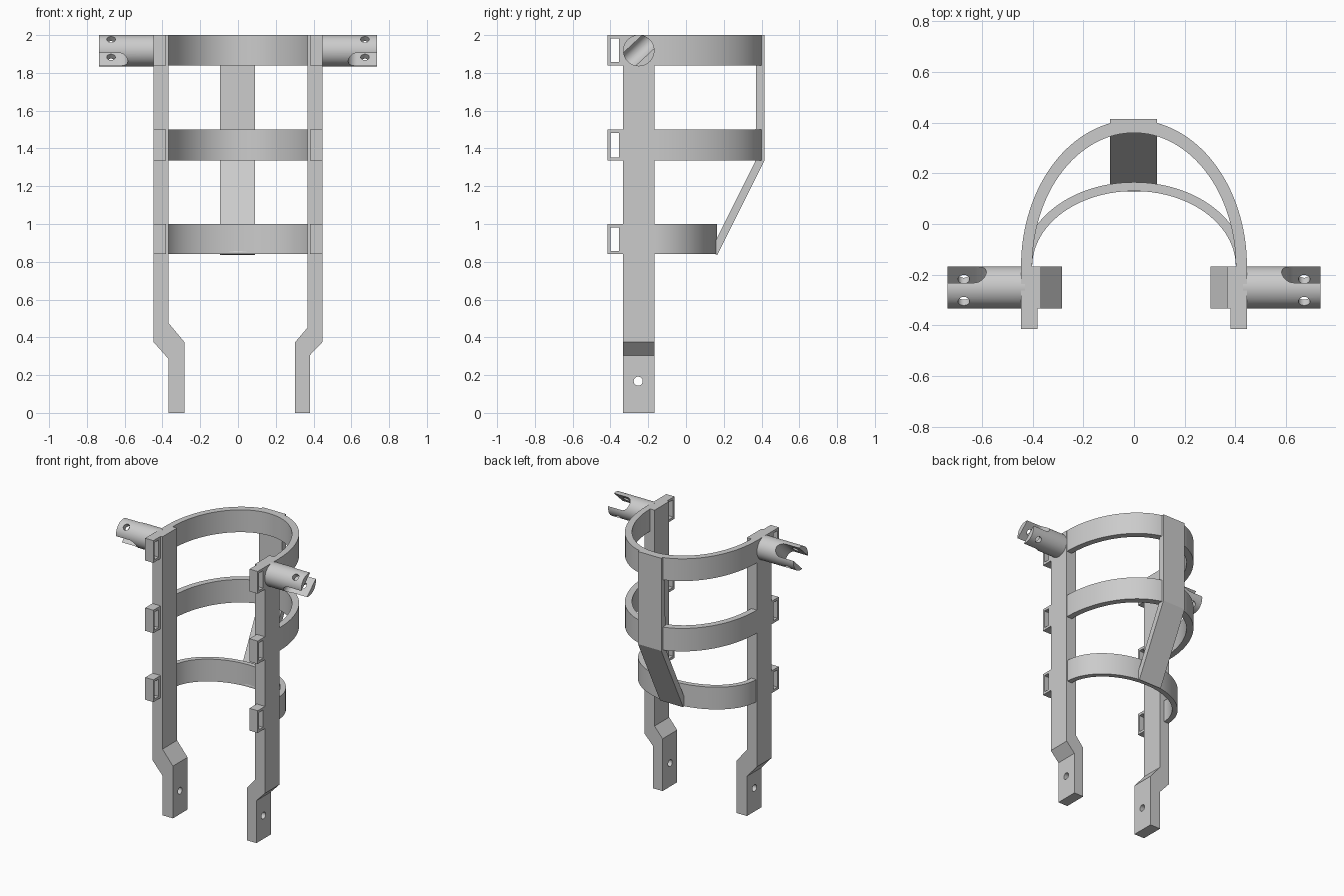
import bpy, bmesh, math
from mathutils import Matrix, Vector

cube = bpy.data.objects.get("Cube")
if cube:
    bpy.data.objects.remove(cube, do_unlink=True)

grey = bpy.data.materials.new("plain grey")
grey.use_nodes = True
colour = (0.6, 0.6, 0.6, 1)
grey.diffuse_color = colour
grey.node_tree.nodes["Principled BSDF"].inputs["Base Color"].default_value = colour


def add_object(name, bm):
    bmesh.ops.recalc_face_normals(bm, faces=bm.faces)
    mesh = bpy.data.meshes.new(name)
    bm.to_mesh(mesh)
    bm.free()
    mesh.materials.append(grey)
    obj = bpy.data.objects.new(name, mesh)
    bpy.context.collection.objects.link(obj)
    return obj


def prism(name, points, axis, low, high):
    """Extrude a closed profile along x, y or z."""
    def place(p, depth):
        co = list(p)
        co.insert("xyz".index(axis), depth)
        return co
    bm = bmesh.new()
    face = bm.faces.new([bm.verts.new(place(p, low)) for p in points])
    out = bmesh.ops.extrude_face_region(bm, geom=[face])
    moved = [v for v in out["geom"] if isinstance(v, bmesh.types.BMVert)]
    bmesh.ops.translate(bm, verts=moved, vec=Vector(place((0, 0), high - low)))
    return add_object(name, bm)


def box(name, x, y, z):
    return prism(name, [(x[0], y[0]), (x[1], y[0]), (x[1], y[1]), (x[0], y[1])], "z", *z)


def cylinder(name, centre, direction, radius, length, sides=48):
    bm = bmesh.new()
    turn = Vector((0, 0, 1)).rotation_difference(Vector(direction)).to_matrix().to_4x4()
    bmesh.ops.create_cone(bm, cap_ends=True, segments=sides, radius1=radius, radius2=radius,
                          depth=length, matrix=Matrix.Translation(centre) @ turn)
    return add_object(name, bm)


def cut(obj, *cutters):
    """Subtract the cutters, bake the result and discard them."""
    for c in cutters:
        c.hide_render = True
        mod = obj.modifiers.new("cut", "BOOLEAN")
        mod.operation = "DIFFERENCE"
        mod.solver = "EXACT"
        mod.object = c
    bpy.context.view_layer.update()
    graph = bpy.context.evaluated_depsgraph_get()
    baked = bpy.data.meshes.new_from_object(obj.evaluated_get(graph))
    obj.modifiers.clear()
    obj.data = baked
    for c in cutters:
        bpy.data.objects.remove(c, do_unlink=True)


def smooth(obj):
    bpy.ops.object.select_all(action="DESELECT")
    obj.select_set(True)
    bpy.context.view_layer.objects.active = obj
    bpy.ops.object.shade_smooth_by_angle(angle=math.radians(30))


levels = {"top": (1.84, 2.0), "middle": (1.335, 1.5), "lower": (0.84, 1.0)}
leg_front, leg_back = -0.333, -0.167
outer, inner = 0.447, 0.367

# Legs, each with an inward jog and a pin hole in the foot
feet = {"left": (1, 0.303, 0.38, 0.305, 0.375, 0.375, 0.45),
        "right": (-1, 0.284, 0.367, 0.285, 0.375, 0.375, 0.475)}
for side, (s, fin, fout, out_low, out_high, in_low, in_high) in feet.items():
    profile = [(fin, 0), (fout, 0), (fout, out_low), (outer, out_high),
               (outer, 2), (inner, 2), (inner, in_high), (fin, in_low)]
    leg = prism(side + "_leg", [(s * x, z) for x, z in profile], "y", leg_front, leg_back)
    cut(leg, cylinder("pin_cutter", (s * 0.33, -0.253, 0.168), (1, 0, 0), 0.024, 0.3, 24))
    smooth(leg)

    # Strap loops on the front of the leg
    for level, (low, high) in levels.items():
        x = sorted((s * 0.382, s * outer))
        loop = box(f"{side}_{level}_strap_loop", x, (-0.415, leg_front), (low, high))
        cut(loop, box("slot_cutter", (x[0] - 0.1, x[1] + 0.1), (-0.4, -0.355),
                      (low + 0.018, high - 0.018)))

    # Side peg with a tilted round-bottomed slot and a cross hole
    cy, cz = -0.25, 1.918
    peg = cylinder(side + "_peg", (s * 0.583, cy, cz), (1, 0, 0), 0.083, 0.306, 64)
    half, start, end = 0.047, 0.63, 0.85
    arc = [math.radians(90 + 180 * i / 16) for i in range(17)]
    outline = [(start + half * math.cos(a), half * math.sin(a)) for a in arc]
    outline += [(end, -half), (end, half)]
    slot = prism("peg_slot_cutter", [(s * x, z) for x, z in outline], "y", -0.2, 0.2)
    slot.data.transform(Matrix.Translation((0, cy, cz)) @ Matrix.Rotation(math.radians(43), 4, "X"))
    hole = cylinder("peg_hole_cutter", (s * 0.672, cy, cz), (0, -0.68, 0.73), 0.023, 0.3, 24)
    cut(peg, slot, hole)
    smooth(peg)


# Half-elliptical hoops joining the legs
def hoop(name, z, out_radii, in_radii, steps=64):
    def arc(rx, ry):
        turns = [math.pi * i / steps for i in range(steps + 1)]
        pts = [(rx * math.cos(t), leg_back + ry * math.sin(t)) for t in turns]
        return [(rx, leg_back - 0.03)] + pts + [(-rx, leg_back - 0.03)]
    points = arc(*out_radii) + arc(*in_radii)[::-1]
    smooth(prism(name, points, "z", *z))


hoop("top_hoop", levels["top"], (0.446, 0.578), (0.402, 0.527))
hoop("middle_hoop", levels["middle"], (0.446, 0.578), (0.402, 0.527))
hoop("lower_hoop", levels["lower"], (0.44, 0.332), (0.402, 0.297))

# Rear spine, upright above and slanting in to the lower hoop
prism("rear_spine", [(0.415, 2), (0.415, 1.335), (0.165, 0.835), (0.128, 0.853),
                     (0.368, 1.335), (0.373, 2)], "x", -0.094, 0.091)
